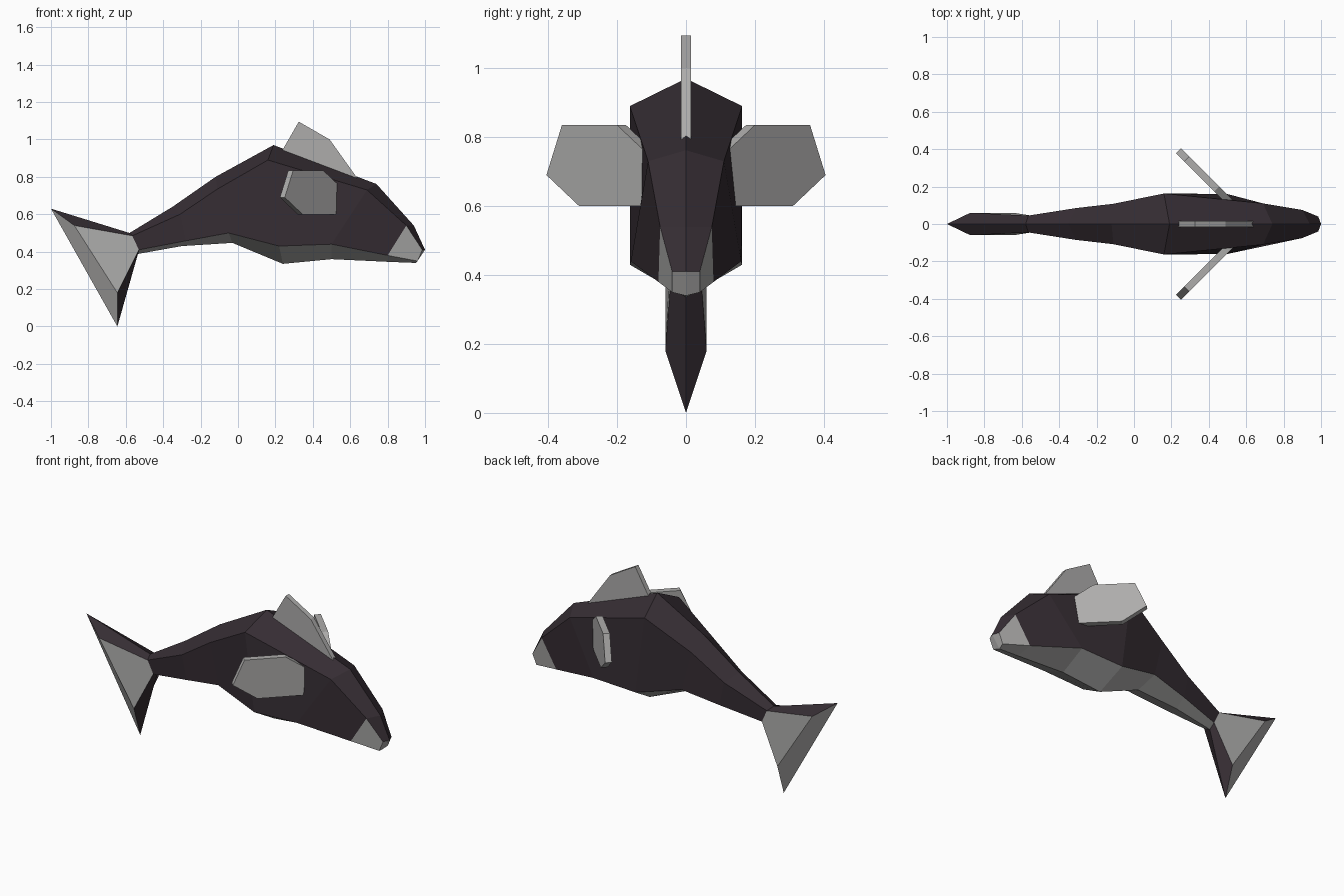
import bpy, bmesh

if "Cube" in bpy.data.objects:
    bpy.data.objects.remove(bpy.data.objects["Cube"])


def material(name, rgb):
    m = bpy.data.materials.new(name)
    m.diffuse_color = (*rgb, 1)
    m.use_nodes = True
    m.node_tree.nodes["Principled BSDF"].inputs["Base Color"].default_value = m.diffuse_color
    return m


DARK = material("dark skin", (0.036, 0.026, 0.033))
GREY = material("pale grey", (0.42, 0.415, 0.41))


def make_object(name, bm, mats):
    bmesh.ops.recalc_face_normals(bm, faces=bm.faces)
    me = bpy.data.meshes.new(name)
    bm.to_mesh(me)
    bm.free()
    for m in mats:
        me.materials.append(m)
    ob = bpy.data.objects.new(name, me)
    bpy.context.collection.objects.link(ob)
    return ob


# Body and tail: six-sided rings, tail to nose
# ridge (x, z), shoulder (x, half width, z), flank (x, half width, z), keel (x, z)
rings = [
    ((-1.0, .63), (-.875, .06, .54), (-.645, .06, .18), (-.645, 0)),
    ((-.58, .50), (-.565, .045, .485), (-.53, .042, .41), (-.535, .388)),
    ((-.35, .64), (-.31, .085, .60), (-.28, .085, .458), (-.30, .43)),
    ((-.12, .80), (-.11, .108, .735), (-.05, .115, .50), (-.03, .447)),
    ((.19, .97), (.16, .163, .89), (.22, .163, .43), (.24, .335)),
    ((.74, .762), (.69, .11, .73), (.50, .16, .44), (.50, .36)),
    ((.94, .54), (.90, .075, .54), (.80, .08, .38), (.82, .345)),
    ((1.0, .41), (.985, .04, .41), (.96, .04, .35), (.95, .34)),
]
bm = bmesh.new()
loops = []
for t, u, l, b in rings:
    pts = [(t[0], 0, t[1]), u, l, (b[0], 0, b[1]),
           (l[0], -l[1], l[2]), (u[0], -u[1], u[2])]
    loops.append([bm.verts.new(p) for p in pts])
last = len(loops) - 2
for i, (a, c) in enumerate(zip(loops, loops[1:])):
    for k in range(6):
        n = (k + 1) % 6
        f = bm.faces.new((a[k], a[n], c[n], c[k]))
        side, belly = k in (1, 4), k in (2, 3)
        # grey tail sides, belly and mouth
        if (side and i in (0, last)) or (belly and i > 0):
            f.material_index = 1
for r in (loops[0], loops[-1]):
    for idx in ((0, 1, 2, 3), (0, 3, 4, 5)):
        bm.faces.new([r[j] for j in idx]).material_index = 1
make_object("body", bm, [DARK, GREY])


def plate(name, points, offset):
    """Flat outline thickened by an offset vector."""
    bm = bmesh.new()
    f = bm.faces.new([bm.verts.new(p) for p in points])
    new = bmesh.ops.extrude_face_region(bm, geom=[f], use_keep_orig=True)["geom"]
    bmesh.ops.translate(bm, vec=offset,
                        verts=[v for v in new if isinstance(v, bmesh.types.BMVert)])
    return make_object(name, bm, [GREY])


# Back fin
dorsal = [(.23, .93), (.325, 1.095), (.49, 1.0), (.64, .79), (.58, .78)]
plate("back_fin", [(x, -.015, z) for x, z in dorsal], (0, .03, 0))

# Side fins, swept back at 45 degrees
outline = [(.11, .60), (.31, .60), (.405, .69), (.36, .835), (.20, .835), (.11, .75)]
for s, name in ((1, "left_fin"), (-1, "right_fin")):
    plate(name, [(.655 - y, s * y, z) for y, z in outline], (-.026, -s * .026, 0))
